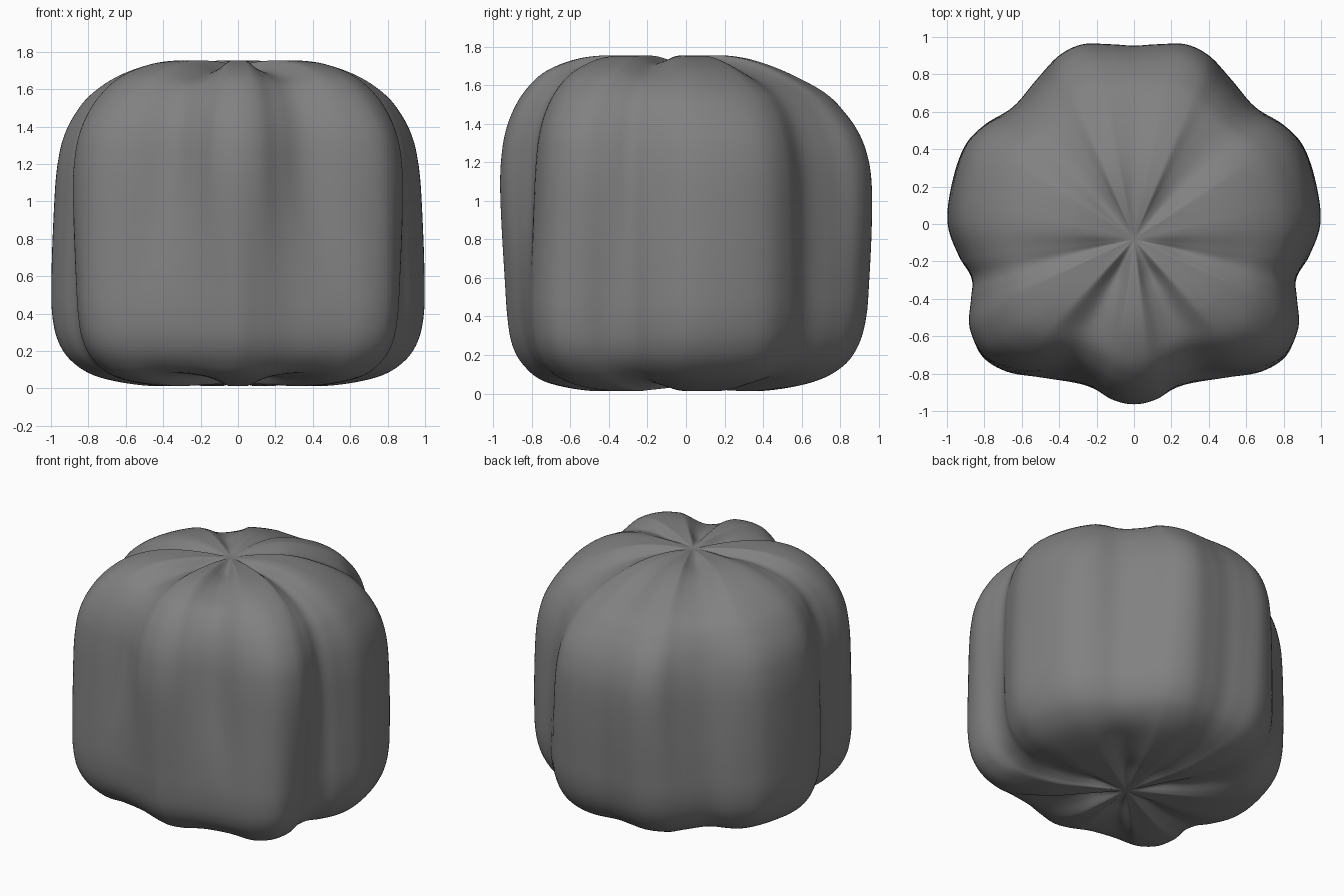
import bpy
import bmesh
from mathutils import Vector

if "Cube" in bpy.data.objects:
    bpy.data.objects.remove(bpy.data.objects["Cube"])

STEPS = 6
POLE = Vector((0, -0.08))

# Half outlines from front to back: lower level and shoulder level
LOW = [(0, -.93), (.13, -.9), (.29, -.855), (.5, -.825), (.69, -.79), (.82, -.7),
       (.86, -.55), (.84, -.4), (.87, -.28), (.94, -.17), (1, 0), (.98, .2),
       (.91, .41), (.8, .53), (.65, .63), (.53, .77), (.42, .88), (.28, .94), (.13, .94), (0, .93)]
HIGH = [(0, -.967), (.12, -.94), (.23, -.86), (.37, -.785), (.6, -.78), (.79, -.71),
        (.88, -.56), (.875, -.4), (.865, -.29), (.915, -.18), (.975, 0), (.96, .22),
        (.9, .41), (.79, .53), (.62, .62), (.49, .77), (.4, .9), (.28, .965), (.13, .967), (0, .96)]

# Vertical profile: height, radius toward the front, radius toward the back
PROFILE = [(.03, .02, .02), (.02, .25, .25), (.015, .5, .48), (.06, .76, .72),
           (.14, .89, .87), (.25, .965, .95), (.4, .995, .99), (.6, 1.002, 1),
           (.85, 1.003, 1.002), (1.08, 1, .995), (1.22, .99, .975), (1.34, .97, .935),
           (1.45, .93, .87), (1.56, .86, .77), (1.66, .75, .595), (1.725, .59, .43),
           (1.752, .42, .29), (1.75, .2, .15), (1.73, .02, .02)]


def spline(a, b, c, d, t):
    """Catmull-Rom segment between b and c."""
    return (b * 2 + (c - a) * t + (a * 2 - b * 5 + c * 4 - d) * t * t
            + (b * 3 - a - c * 3 + d) * t ** 3) * 0.5


def smooth(points, closed):
    pts = [Vector(p) for p in points]
    n = len(pts)
    pick = (lambda i: pts[i % n]) if closed else (lambda i: pts[max(0, min(n - 1, i))])
    out = [spline(*(pick(i + k) for k in (-1, 0, 1, 2)), s / STEPS)
           for i in range(n if closed else n - 1) for s in range(STEPS)]
    return out if closed else out + [pts[-1]]


def outline(half):
    return smooth(half + [(-x, y) for x, y in half[-2:0:-1]], True)


def ease(value, start, end):
    t = max(0, min(1, (value - start) / (end - start)))
    return t * t * (3 - 2 * t)


low, high = outline(LOW), outline(HIGH)
profile = smooth(PROFILE, False)
count = len(low)

# Lobe strength around the body: above zero on ridges, below zero in grooves
reach = [(p - POLE).length for p in high]
SPAN = count // 11
lobes = [reach[i] * (2 * SPAN + 1) / sum(reach[(i + k) % count] for k in range(-SPAN, SPAN + 1)) - 1
         for i in range(count)]

# Lobed body, lofted ring by ring around the pole
bm = bmesh.new()
rings = []
for z, front, back in profile:
    blend = ease(z, .3, 1.25)
    crown = ease(z, 1.3, 1.7)
    ring = []
    for a, b, lobe in zip(low, high, lobes):
        arm = a.lerp(b, blend) - POLE
        side = (arm.normalized().y + 1) / 2
        scale = front + (back - front) * side ** 1.5
        p = POLE + arm * scale * (1 - .6 * lobe * crown * side)
        # Grooves sink into the top and rise into the underside
        sink = .4 * min(0, lobe - .03) * ease(scale, 0, .3) * ease(scale, 1, .5)
        height = z + (sink if z > .8 else -sink)
        ring.append(bm.verts.new((p.x, p.y, height)))
    rings.append(ring)
for lower, upper in zip(rings, rings[1:]):
    for i in range(count):
        j = (i + 1) % count
        bm.faces.new((lower[i], lower[j], upper[j], upper[i]))
bm.faces.new(rings[0][::-1])
bm.faces.new(rings[-1])
bmesh.ops.recalc_face_normals(bm, faces=bm.faces[:])
for face in bm.faces:
    face.smooth = True

mesh = bpy.data.meshes.new("lobed_body")
bm.to_mesh(mesh)
bm.free()
body = bpy.data.objects.new("lobed_body", mesh)
bpy.context.collection.objects.link(body)

# Plain grey surface
grey = bpy.data.materials.new("mid_grey")
grey.use_nodes = True
colour = (.22, .22, .22, 1)
grey.diffuse_color = colour
grey.node_tree.nodes["Principled BSDF"].inputs["Base Color"].default_value = colour
mesh.materials.append(grey)
